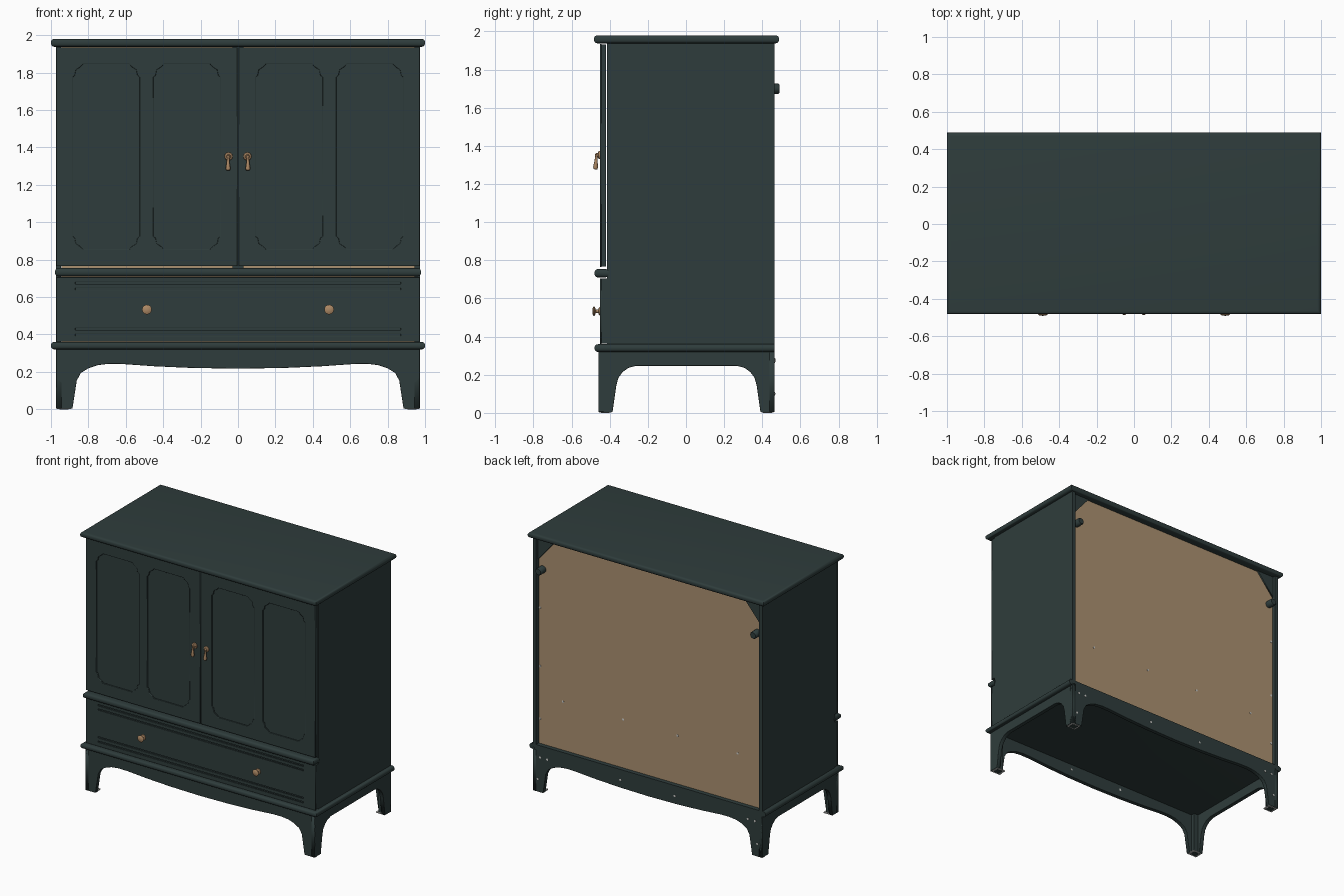
import bpy, bmesh, math
from mathutils import Matrix, Vector

if "Cube" in bpy.data.objects:
    bpy.data.objects.remove(bpy.data.objects["Cube"])


def material(name, rgb):
    m = bpy.data.materials.new(name)
    m.use_nodes = True
    m.diffuse_color = (*rgb, 1)
    m.node_tree.nodes["Principled BSDF"].inputs["Base Color"].default_value = (*rgb, 1)
    return m


GREEN = material("dark green paint", (0.028, 0.046, 0.045))
BOARD = material("bare brown board", (0.41, 0.285, 0.165))
BRASS = material("aged brass", (0.42, 0.25, 0.13))
STEEL = material("pale steel", (0.6, 0.6, 0.58))
FRONT = (math.pi / 2, 0, 0)
SIDE = (math.pi / 2, 0, math.pi / 2)


def finish(bm, name, mat, smooth=False):
    mesh = bpy.data.meshes.new(name)
    bmesh.ops.recalc_face_normals(bm, faces=bm.faces)
    bm.to_mesh(mesh)
    bm.free()
    mesh.materials.append(mat)
    obj = bpy.data.objects.new(name, mesh)
    bpy.context.collection.objects.link(obj)
    if smooth:
        bpy.ops.object.select_all(action="DESELECT")
        obj.select_set(True)
        bpy.context.view_layer.objects.active = obj
        bpy.ops.object.shade_smooth_by_angle(angle=math.radians(40))
    return obj


def box(name, lo, hi, mat=GREEN, round_edges=0, flat_back=False):
    """Box from corner to corner; horizontal edges can be rounded into a moulding."""
    lo, hi = Vector(lo), Vector(hi)
    bm = bmesh.new()
    bmesh.ops.create_cube(bm, size=1, matrix=Matrix.Translation((lo + hi) / 2)
                          @ Matrix.Diagonal((*(hi - lo), 1)))
    if round_edges:
        edges = []
        for e in bm.edges:
            a, b = (v.co for v in e.verts)
            at_back = min(a.y, b.y) > hi.y - 0.001
            if abs(a.z - b.z) < 0.001 and not (flat_back and at_back):
                edges.append(e)
        bmesh.ops.bevel(bm, geom=edges, offset=round_edges, segments=5,
                        profile=0.5, affect="EDGES")
    return finish(bm, name, mat, bool(round_edges))


def plate(name, outlines, centre, thick, rotation=FRONT, bevel=0.002, mat=GREEN):
    """Flat board from outlines; inner outlines become openings."""
    cu = bpy.data.curves.new(name, "CURVE")
    cu.dimensions, cu.fill_mode = "2D", "BOTH"
    cu.extrude, cu.bevel_depth, cu.offset = thick / 2 - bevel, bevel, -bevel
    cu.bevel_resolution = 1
    for pts in outlines:
        sp = cu.splines.new("POLY")
        sp.points.add(len(pts) - 1)
        for p, (x, y) in zip(sp.points, pts):
            p.co = (x, y, 0, 1)
        sp.use_cyclic_u = True
    temp = bpy.data.objects.new(name, cu)
    bpy.context.collection.objects.link(temp)
    bpy.context.view_layer.update()
    mesh = bpy.data.meshes.new_from_object(
        temp.evaluated_get(bpy.context.evaluated_depsgraph_get()))
    bpy.data.objects.remove(temp)
    obj = bpy.data.objects.new(name, mesh)
    mesh.materials.clear()
    mesh.materials.append(mat)
    obj.location, obj.rotation_euler = centre, rotation
    bpy.context.collection.objects.link(obj)
    return obj


def lathe(name, profile, at, rotation, mat, steps=16):
    """Turned part from (radius, height) points."""
    bm = bmesh.new()
    vs = [bm.verts.new((r, 0, h)) for r, h in profile]
    es = [bm.edges.new(p) for p in zip(vs, vs[1:])]
    bmesh.ops.spin(bm, geom=vs + es, cent=(0, 0, 0), axis=(0, 0, 1),
                   angle=math.tau, steps=steps)
    bmesh.ops.remove_doubles(bm, verts=bm.verts, dist=0.0002)
    obj = finish(bm, name, mat, True)
    obj.location, obj.rotation_euler = at, rotation
    return obj


def rect(x0, y0, x1, y1):
    return [(x0, y0), (x1, y0), (x1, y1), (x0, y1)]


def shaped_panel(cx, cz, hw, hh):
    """Tall outline with stepped, rounded corners."""
    q = [(hw, hh - .07), (hw - .012, hh - .06), (hw - .018, hh - .03),
         (hw - .042, hh - .015), (hw - .055, hh)]
    mirror = [(-x, y) for x, y in reversed(q)]
    top = q + mirror
    return [(cx + x, cz + y) for x, y in top + [(-x, -y) for x, y in top]]


def apron(half, arch, top):
    """Board with two legs and an arched lower edge."""
    return [(half, top), (half, 0)] + arch + [(-x, z) for x, z in reversed(arch)
                                              if x] + [(-half, 0), (-half, top)]


# Carcass
for s, label in ((1, "left"), (-1, "right")):
    x0, x1 = sorted((s * 0.945, s * 0.972))
    box(label + "_side", (x0, -0.414, 0.35), (x1, 0.465, 1.95))
box("middle_shelf", (-0.945, -0.41, 0.72), (0.945, 0.42, 0.745))
box("centre_stile", (-0.03, -0.412, 0.74), (0.03, -0.39, 1.94))
box("top_slab", (-1, -0.482, 1.938), (1, 0.488, 1.98), round_edges=0.018)
box("middle_rail", (-0.978, -0.48, 0.71), (0.978, -0.405, 0.755), round_edges=0.02)
box("base_moulding", (-1, -0.48, 0.32), (1, 0.465, 0.36), round_edges=0.018, flat_back=True)

# Back panel with corner blocks, pegs and screws
box("back_panel", (-0.945, 0.418, 0.36), (0.945, 0.432, 1.94), BOARD)
for s in (1, -1):
    plate("back_corner_block", [[(s * .945, 1.94), (s * .945, 1.77), (s * .80, 1.94)]],
          (0, 0.436, 0), 0.014, bevel=0.001)
    lathe("back_peg", [(0, 0), (.027, 0), (.027, .068), (.022, .074), (0, .074)],
          (s * 0.91, 0.416, 1.70), (-math.pi / 2, 0, 0), GREEN)


def screw(x, y, z, direction=1):
    lathe("screw", [(.009, 0), (.009, .002), (0, .004)], (x, y, z),
          (-direction * math.pi / 2, 0, 0), STEEL, 8)


for x in (-0.74, -0.23, 0.23, 0.74):
    screw(x, 0.432, 0.73)
for s in (1, -1):
    for z in (0.55, 0.95, 1.4):
        screw(s * 0.935, 0.432, z)
    for x, z in ((.23, .28), (.85, .27), (.91, .27), (.93, .1)):
        screw(s * x, 0.465, z)
    screw(s * 0.23, -0.43, 0.28)

# Base: arched aprons forming the legs
long_arch = [(.885, 0), (.862, .15), (.84, .19), (.80, .215), (.75, .232), (.69, .239),
             (.62, .238), (.45, .226), (.25, .217), (0, .213)]
short_arch = [(.388, 0), (.368, .14), (.357, .18), (.335, .21), (.305, .232), (.265, .243)]
for y, label in ((-0.445, "front"), (0.45, "back")):
    plate(label + "_apron", [apron(.972, long_arch, .33)], (0, y, 0.004), 0.03)
for s, label in ((1, "left"), (-1, "right")):
    plate(label + "_apron", [apron(.4625, short_arch, .33)], (s * 0.957, 0.0025, 0.004),
          0.03, SIDE)
    for y0, y1 in ((-0.455, -0.39), (0.395, 0.46)):
        xa, xb = sorted((s * 0.892, s * 0.967))
        box("foot_glide", (xa, y0, 0.001), (xb, y1, 0.008), STEEL)
        xa, xb = sorted((s * 0.905, s * 0.955))
        box("leg_brace", (xa, y0 + .01, 0), (xb, y1 - .01, 0.32))

# Doors with two sunken shaped panels each
for s, label in ((1, "left"), (-1, "right")):
    x0, x1 = sorted((s * 0.003, s * 0.972))
    box(label + "_door_core", (x0 + .002, -0.443, 0.767), (x1 - .002, -0.419, 1.933))
    plate(label + "_door_frame",
          [rect(x0, .765, x1, 1.935)] +
          [shaped_panel(s * c, 1.35, .179, .495) for c in (.273, .705)],
          (0, -0.447, 0), 0.01, bevel=0.003)
    # Drop handle
    lathe("handle_rose", [(0, .018), (.010, .017), (.012, .010), (.020, .006), (.022, 0)],
          (s * 0.05, -0.452, 1.352), FRONT, BRASS)
    lathe("handle_drop", [(0, 0), (.010, .002), (.013, .012), (.008, .045),
                          (.006, .07), (.009, .08), (0, .088)],
          (s * 0.053, -0.475, 1.276), (-0.07, 0, 0), BRASS)

# Drawer with pairs of long grooves
box("drawer_core", (-0.97, -0.443, 0.364), (0.97, -0.414, 0.704))
plate("drawer_front", [rect(-.972, .362, .972, .706)] +
      [rect(-.87, z - .005, .87, z + .005) for z in (.397, .43, .643, .676)],
      (0, -0.447, 0), 0.01, bevel=0.002)
for s in (1, -1):
    lathe("drawer_knob", [(.022, 0), (.020, .005), (.009, .009), (.009, .022),
                          (.024, .028), (.026, .033), (.018, .038), (0, .040)],
          (s * 0.487, -0.451, 0.533), FRONT, BRASS)
